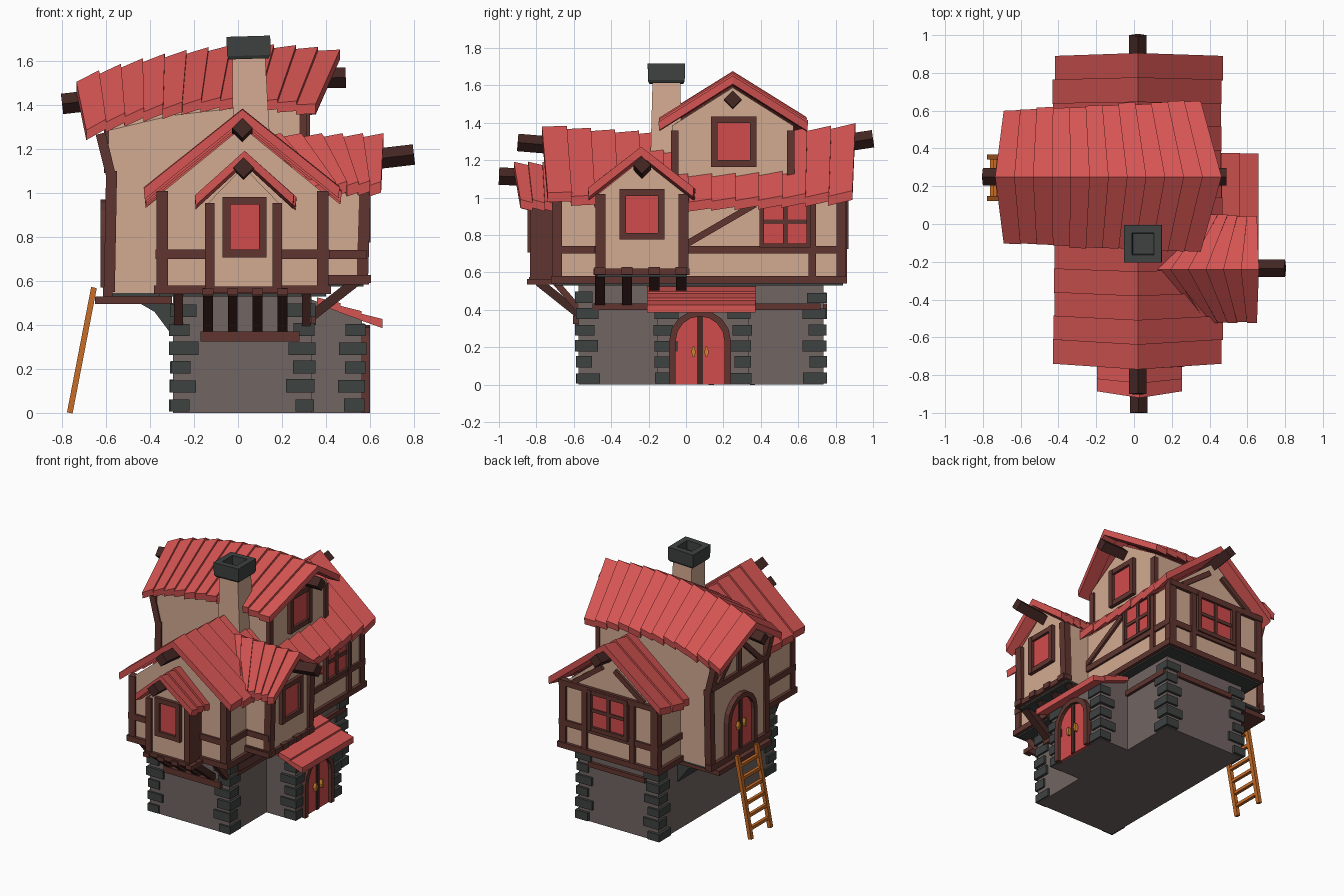
import bpy, bmesh, math, random
from mathutils import Vector, Matrix

if "Cube" in bpy.data.objects:
    bpy.data.objects.remove(bpy.data.objects["Cube"])

random.seed(4)
COL = {"roof_red": (.66, .09, .085), "plaster": (.65, .40, .285), "stone_wall": (.165, .128, .122),
       "dark_stone": (.048, .054, .053), "timber": (.115, .036, .029), "dark_timber": (.058, .02, .017),
       "panel_red": (.64, .07, .07), "ladder_orange": (.58, .15, .02), "handle_gold": (.62, .24, .03)}
MAT = {}
for n, c in COL.items():
    MAT[n] = bpy.data.materials.new(n)
    MAT[n].diffuse_color = (*c, 1)
PARTS = {}
I = Matrix.Identity(4)


def loft(part, mat, sections, M=I):
    """Join matching cross-sections into a capped solid, added to a named part."""
    bm = PARTS.setdefault((part, mat), bmesh.new())
    rings = [[bm.verts.new(M @ Vector(p)) for p in s] for s in sections]
    n = len(rings[0])
    for a, b in zip(rings, rings[1:]):
        for i in range(n):
            bm.faces.new((a[i], a[(i + 1) % n], b[(i + 1) % n], b[i]))
    bm.faces.new(rings[0])
    bm.faces.new(rings[-1])


def box(part, mat, x0, x1, y0, y1, z0, z1, M=I):
    loft(part, mat, [[(x0, y0, z), (x1, y0, z), (x1, y1, z), (x0, y1, z)] for z in (z0, z1)], M)


def beam(part, mat, a, b, w, h, M=I, roll=0, w2=None):
    a, b = Vector(a), Vector(b)
    d = (b - a).normalized()
    s = d.cross((0, 0, 1) if abs(d.z) < .99 else (1, 0, 0)).normalized()
    R = Matrix.Rotation(roll, 3, d)
    s, u = R @ s, R @ s.cross(d)
    sec = []
    for p, k in ((a, 1), (b, w2 or 1)):
        sec.append([p + k * (s * w * i + u * h * j) / 2 for i, j in ((-1, -1), (1, -1), (1, 1), (-1, 1))])
    loft(part, mat, sec, M)


def place(x, y, z, deg):
    """Local frame for a wall: local -y points out of the wall."""
    return Matrix.Translation((x, y, z)) @ Matrix.Rotation(math.radians(deg), 4, 'Z')


def roof(part, centre, axis, ridge, eave, n, zr, half, drop, th=.05):
    """Two slopes of lapped planks; ridge runs along the axis, zr/half/drop depend on position."""
    def pt(a, b, z):
        return (a, centre + b, z) if axis == 'x' else (centre + b, a, z)
    for side in (-1, 1):
        for i in range(n):
            s0, s1 = i / n, (i + 1) / n
            j = random.uniform(-.006, .008)
            sec = []
            for s, lift in ((s0, .004), (s1 + .003, .022)):
                ra, ea = ridge[0] + s * (ridge[1] - ridge[0]), eave[0] + s * (eave[1] - eave[0])
                r, e, h = zr(ra) + lift, zr(ra) + lift - drop(ra) - j * .7, half(ra) + j
                sec.append([pt(ra, 0, r - th), pt(ea, side * h, e - th), pt(ea, side * (h + .004), e), pt(ra, 0, r)])
            loft(part, "roof_red", sec)


def gable(part, centre, axis, stations, half, z0):
    """House-shaped body; stations are (position, eave z, apex z)."""
    sec = []
    for a, e, p in stations:
        prof = [(-half, z0), (half, z0), (half, e), (0, p), (-half, e)]
        sec.append([(a, centre + b, z) if axis == 'x' else (centre + b, a, z) for b, z in prof])
    loft(part, "plaster", sec)


def window(name, M, w, h, f=.035, cross=False):
    w, h = w / 2, h / 2
    box(name + "_pane", "panel_red", -w, w, -.008, .01, -h, h, M)
    for s in (-1, 1):
        box(name + "_frame", "timber", s * w - f / 2, s * w + f / 2, -.028, .01, -h - f / 2, h + f / 2, M)
        box(name + "_frame", "timber", -w, w, -.025, .01, s * h - f / 2, s * h + f / 2, M)
    if cross:
        box(name + "_frame", "timber", -.012, .012, -.018, .01, -h, h, M)
        box(name + "_frame", "timber", -w, w, -.016, .01, -.012, .012, M)


def door(name, M, r=.13, spring=.235, f=.035):
    arc = [(math.cos(t * math.pi / 8), math.sin(t * math.pi / 8)) for t in range(9)]
    line = lambda R: [(R, 0)] + [(R * c, spring + R * s) for c, s in arc] + [(-R, 0)]
    inner, outer = line(r), line(r + f)
    loft(name + "_panel", "panel_red", [[(x, y, z) for x, z in inner] for y in (-.012, .01)], M)
    for i in range(len(inner) - 1):
        q = [inner[i], inner[i + 1], outer[i + 1], outer[i]]
        loft(name + "_frame", "timber", [[(x, y, z) for x, z in q] for y in (-.035, .01)], M)
    box(name + "_middle_post", "dark_timber", -.016, .016, -.02, .01, 0, spring + r, M)
    for s in (-1, 1):
        loft(name + "_handles", "handle_gold", [[(s * .035 + .014 * math.cos(k) * .8, y, .175 + .032 * math.sin(k))
             for k in [m * math.pi / 3 for m in range(6)]] for y in (-.035, -.01)], M)


# Stone ground floor with porch block
box("stone_base", "stone_wall", -.295, .335, -.575, .735, 0, .54)
loft("porch_block", "stone_wall", [[(.32, y, 0), (.565, y, 0), (.565, y, .435), (.32, y, .52)] for y in (-.155, .335)])
# Corner stones, alternating long and short
for cx, cy, dx, dy, rows in ((-.295, -.575, 1, 1, 6), (.335, -.575, -1, 1, 6), (-.295, .735, 1, -1, 6),
                             (.335, .735, -1, -1, 6), (.565, -.155, -1, 1, 5), (.565, .335, -1, -1, 5)):
    for k in range(rows):
        lx, ly = ((.11, .08) if k % 2 else (.08, .11))
        o, j = .014 + random.uniform(-.004, .006), random.uniform(-.008, .008)
        x0, x1 = sorted((cx - dx * o, cx + dx * (lx + j)))
        y0, y1 = sorted((cy - dy * o, cy + dy * (ly - j)))
        z = .006 + k * .086
        box("corner_stones", "dark_stone", x0, x1, y0, y1, z, z + .058 + j * .6)
# Timber bands on the base
box("base_band", "timber", -.17, .28, -.605, -.57, .325, .37)
for y0, y1 in ((-.5, -.16), (.335, .72)):
    box("base_band", "timber", .33, .355, y0, y1, .40, .435)
box("base_band", "timber", -.2, .25, .73, .755, .40, .435)
# Corbel and platform under the left wing
loft("left_corbel", "dark_stone", [[(-.29, y, .34), (-.32, y, .38), (-.38, y, .46), (-.45, y, .5), (-.29, y, .5)]
                                   for y in (-.02, .52)])
box("left_platform", "timber", -.65, -.3, -.05, .55, .495, .53)

# Plaster upper bodies
gable("main_house", .02, 'y', [(-.7, .99, 1.30), (.07, .97, 1.27), (.84, .99, 1.30)], .38, .545)
zl = lambda x: 1.655 - .21 * (x - .12) ** 2
hl = lambda x: .38 + .04 * x
gable("left_wing", .25, 'x', [(x, zl(x) - .265, zl(x) - .06) for x in (-.59, -.3, 0, .3)], .325, .545)
gable("right_wing", -.235, 'x', [(.1, 1.0, 1.195), (.575, 1.01, 1.205)], .245, .585)
gable("front_bay", .025, 'y', [(-.82, .95, 1.12), (-.65, .95, 1.12)], .165, .555)
box("main_floor", "dark_stone", -.36, .40, -.70, .84, .53, .547)
box("left_floor", "dark_stone", -.59, -.3, -.07, .57, .53, .547)
box("right_floor", "dark_stone", .38, .57, -.475, .005, .575, .588)

# Plank roofs
roof("main_roof", .02, 'y', (-.77, .90), (-.74, .885), 13, lambda y: 1.33 + .045 * (abs(y - .065) / .83) ** 2,
     lambda y: .44, lambda y: .355)
roof("left_wing_roof", .25, 'x', (-.735, .46), (-.69, .35), 12, zl, hl, lambda x: .63 * hl(x), .045)
roof("right_wing_roof", -.24, 'x', (.10, .66), (.34, .65), 6, lambda x: 1.25, lambda x: .28, lambda x: .22, .05)
roof("front_bay_roof", .03, 'y', (-.69, -.92), (-.69, -.885), 3, lambda y: 1.17, lambda y: .225, lambda y: .205, .045)
for k in range(3):  # porch roof, lapped rows
    x0, x1 = .36 + k * .096, .36 + (k + 1) * .096 + .01
    z0, z1 = .525 - k * .036, .525 - (k + 1) * .036 - .002
    ya, yb = -.22 + random.uniform(0, .012), .38 - random.uniform(0, .012)
    loft("porch_roof", "roof_red", [[(x0, y, z0 - .03), (x1, y, z1 - .03), (x1, y, z1 + .012), (x0, y, z0)]
                                    for y in (ya, yb)])
# Ridge beams, set on edge
for a, b in (((.02, -.6, 1.27), (.02, -.9, 1.295)), ((.02, .7, 1.27), (.02, 1.0, 1.315)),
             ((.025, -.75, 1.105), (.025, -1.0, 1.115)), ((.5, -.235, 1.14), (.8, -.235, 1.175)),
             ((-.5, .25, 1.44), (-.8, .25, 1.405)), ((.2, .25, 1.52), (.49, .25, 1.525))):
    beam("ridge_beams", "dark_timber", a, b, .066, .066, roll=math.pi / 4)

# Timber framing of the main house
T = ("wall_timbers", "timber")
for z0, z1, o in ((.54, .58, .022), (.70, .742, .015)):
    box(*T, -.36 - o, .40 + o, -.70 - o, -.68, z0, z1)
    box(*T, -.36 - o, .40 + o, .82, .84 + o, z0, z1)
    box(*T, .38, .40 + o, -.70 - o, .84 + o, z0, z1)
    for y0, y1 in ((-.70 - o, -.06), (.56, .84 + o)):
        box(*T, -.36 - o, -.34, y0, y1, z0, z1)
for x in (-.345, .385):
    for y in (-.69, .83):
        box(*T, x - .026, x + .026, y - .026, y + .026, .55, 1.01)
box(*T, -.37, .41, .82, .862, .99, 1.03)
box(*T, .39, .418, .655, .695, .58, .98)
beam(*T, (.402, 0, .75), (.402, .37, .965), .03, .035)
for x in (-.17, .21):
    box(*T, x - .02, x + .02, .83, .86, .58, 1.0)
for s in (-1, 1):
    beam(*T, (.02 + s * .28, .845, 1.03), (.02 + s * .05, .845, 1.2), .03, .035)
# Timber framing of the front bay
box(*T, -.15, .2, -.84, -.8, .545, .575)
for x in (-.128, .178):
    box(*T, x - .022, x + .022, -.835, -.68, .56, .955)
# Timber framing of the right wing
box(*T, .37, .595, -.495, -.46, .585, .62)
box(*T, .37, .585, -.49, -.46, .70, .74)
box(*T, .55, .595, -.49, .02, .585, .62)
for y in (-.457, -.013):
    beam(*T, (.565, y, .59), (.578, y, 1.02), .052, .052)
# Timber framing of the left wing gable
box(*T, -.615, -.57, -.09, .59, .53, .572)
box(*T, -.61, -.57, -.07, .57, 1.09, 1.13)
for y in (-.06, .56):
    beam(*T, (-.585, y, .55), (-.575, y, 1.1), .05, .05)
    beam(*T, (-.578, y, 1.08), (-.625, y, 1.27), .05, .045)
box(*T, -.605, -.57, .23, .27, 1.12, 1.42)
for s in (-1, 1):
    beam(*T, (-.595, .25 + s * .24, 1.12), (-.595, .25 + s * .03, 1.32), .03, .035)
    # upper right gable corner posts
    box(*T, .28, .312, .25 + s * .31 - .02, .25 + s * .31 + .02, 1.08, 1.36)
# Sloping brackets and joist ends
for k in range(4):
    x = -.137 + k * .113
    beam("front_brackets", "dark_timber", (x, -.57, .375), (x, -.79, .55), .045, .045)
    box("joist_ends", "timber", x - .025, x + .025, -.85, -.7, .535, .565)
    y = -.46 + k * .145
    beam("right_brackets", "dark_timber", (.335, y, .44), (.54, y, .60), .055, .045)
    box("joist_ends", "timber", .4, .605, y - .03, y + .03, .59, .628)
for x in (-.27, .31):
    beam("front_brackets", "timber", (x, -.57, .40), (x, -.70, .55), .04, .035)

# Windows and doors
window("front_window", place(.03, -.82, .845, 0), .165, .24)
window("right_window", place(.575, -.235, .91, 90), .205, .235)
window("right_cross_window", place(.40, .53, .87, 90), .25, .25, .022, True)
window("upper_window", place(.30, .255, 1.30, 90), .21, .235)
window("back_window", place(.02, .84, .87, 180), .29, .26, .03, True)
door("porch_door", place(.565, .075, 0, 90))
door("left_door", place(-.59, .245, .57, -90))

# Chimney with hollow cap
C = Matrix.Translation((.05, -.105, 1.6)) @ Matrix.Rotation(-.03, 4, 'Y')
loft("chimney", "plaster", [[(sx * w, sy * w, z) for sx, sy in ((-1, -1), (1, -1), (1, 1), (-1, 1))]
                            for z, w in ((-.5, .088), (.02, .074))], C)
loft("chimney_cap", "dark_stone", [[(sx * w, sy * w, z) for sx, sy in ((-1, -1), (1, -1), (1, 1), (-1, 1))]
                                   for z, w in ((.01, .09), (.025, .098), (.113, .1), (.113, .058), (.05, .055))], C)

# Ladder
for y in (.135, .355):
    beam("ladder", "ladder_orange", (-.765, y, 0), (-.655, y, .57), .028, .026)
for k in range(6):
    t = .12 + k * .15
    x, z = -.765 + .11 * t, .57 * t
    beam("ladder", "ladder_orange", (x, .13, z), (x, .36, z), .022, .022)

# Turn every part into an object
for (name, mat), bm in PARTS.items():
    bmesh.ops.recalc_face_normals(bm, faces=bm.faces)
    me = bpy.data.meshes.new(name)
    bm.to_mesh(me)
    bm.free()
    me.materials.append(MAT[mat])
    bpy.context.collection.objects.link(bpy.data.objects.new(name, me))

for m in bpy.data.materials:
    if m.users and not m.is_grease_pencil:
        m.use_nodes = True
        m.node_tree.nodes["Principled BSDF"].inputs["Base Color"].default_value = m.diffuse_color
